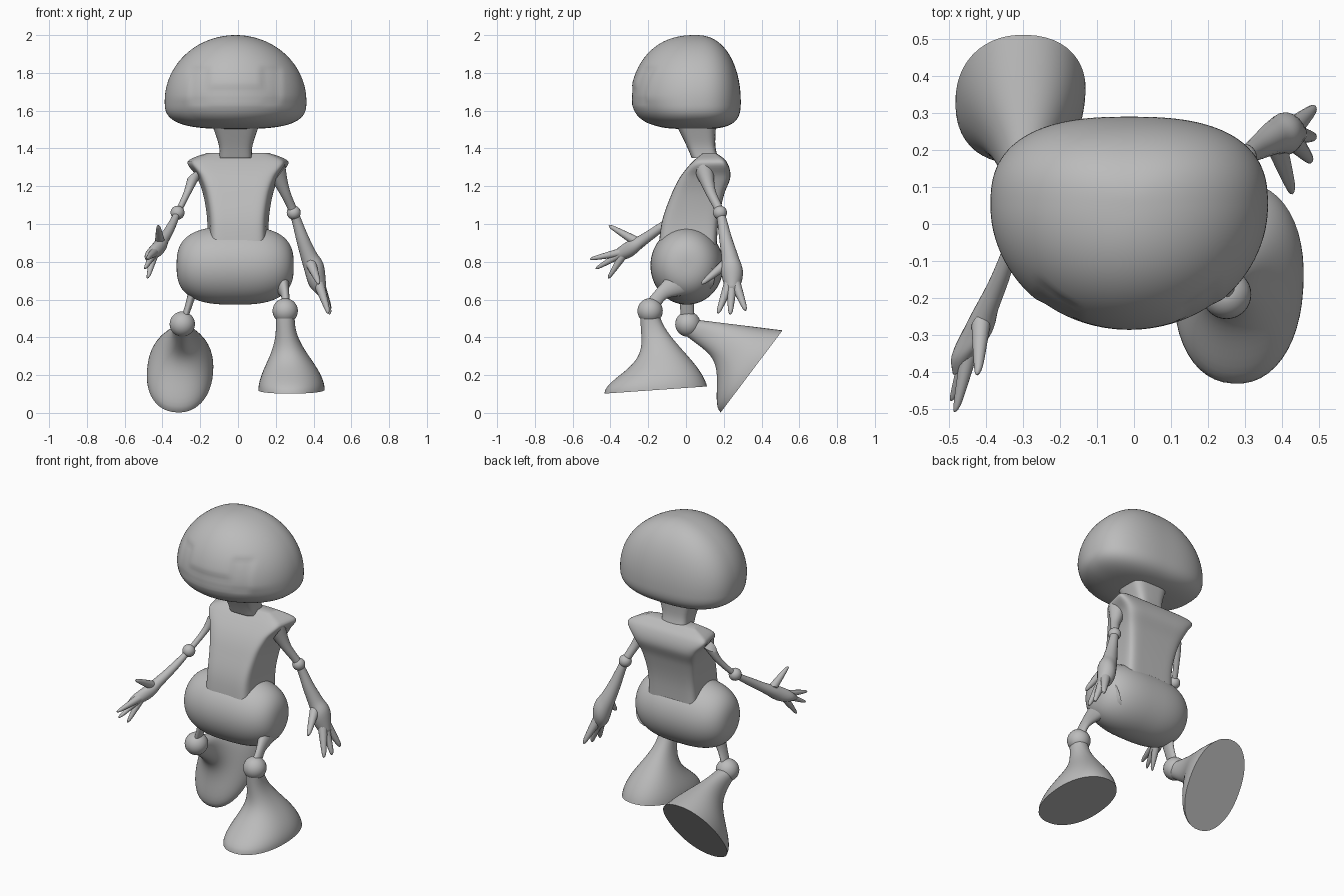
import bpy
import bmesh
from math import cos, sin, pi, tau, radians
from mathutils import Vector, Matrix

if "Cube" in bpy.data.objects:
    bpy.data.objects.remove(bpy.data.objects["Cube"], do_unlink=True)

# One plain grey clay colour
clay = (.5, .5, .5, 1)
grey = bpy.data.materials.new("plain_grey")
grey.use_nodes = True
grey.diffuse_color = clay
grey.node_tree.nodes["Principled BSDF"].inputs["Base Color"].default_value = clay


def power(value, exponent):
    return abs(value) ** exponent * (1 if value > 0 else -1)


def smooth_path(points, steps=6):
    """Resample a list of number tuples along a Catmull-Rom spline."""
    result = []
    last = len(points) - 1
    for i in range(last):
        neighbours = [points[max(0, min(last, i + k))] for k in (-1, 0, 1, 2)]
        for step in range(steps):
            t = step / steps
            result.append([
                b + t / 2 * (c - a + t * (2 * a - 5 * b + 4 * c - d + t * (3 * (b - c) + d - a)))
                for a, b, c, d in zip(*neighbours)])
    result.append(list(points[last]))
    return result


def build(name, rings, matrix=Matrix.Identity(4), deform=None, angle=45):
    """Skin a list of point rings, close both ends and shade smooth."""
    bm = bmesh.new()
    loops = [[bm.verts.new(matrix @ Vector(point)) for point in ring] for ring in rings]
    for low, high in zip(loops, loops[1:]):
        for i in range(len(low)):
            bm.faces.new((low[i - 1], low[i], high[i], high[i - 1]))
    bm.faces.new(loops[0])
    bm.faces.new(loops[-1])
    if deform:
        for vertex in bm.verts:
            deform(vertex.co)
    bmesh.ops.recalc_face_normals(bm, faces=bm.faces)
    mesh = bpy.data.meshes.new(name)
    bm.to_mesh(mesh)
    bm.free()
    mesh.materials.append(grey)
    obj = bpy.data.objects.new(name, mesh)
    bpy.context.collection.objects.link(obj)
    bpy.ops.object.select_all(action="DESELECT")
    obj.select_set(True)
    bpy.context.view_layer.objects.active = obj
    bpy.ops.object.shade_smooth_by_angle(angle=radians(angle))


def outline(z, half, near, far, x=0, centre=None, square=2, rear=None, taper=0, count=48):
    """One level ring: a superellipse with its own front and back reach."""
    middle = (near + far) / 2 if centre is None else centre
    ring = []
    for i in range(count):
        c, s = cos(tau * i / count), sin(tau * i / count)
        bend = 2 / (rear if rear and s > 0 else square)
        depth = power(s, bend)
        reach = far - middle if s > 0 else middle - near
        width = half * power(c, bend) * (1 + taper * depth)
        ring.append((x + width, middle + reach * depth, z))
    return ring


def ovoid(name, centre, half, front, back, up, down, top=2, bottom=2, rear=2, fullness=1,
          count=48, turn=Matrix.Identity(4), **options):
    """Egg or barrel: outlines shrink to both poles along a superelliptic profile."""
    rings = []
    for i in range(1, count):
        angle = pi * (i / count - .5)
        bulge = top if angle > 0 else bottom
        size = power(cos(angle), 2 / bulge)
        height = power(sin(angle), 2 / bulge) * (up if angle > 0 else down)
        deep = size ** fullness
        rings.append(outline(height, half * size, -front * deep, back * deep,
                             centre=0, rear=rear, count=2 * count))
    build(name, rings, matrix=Matrix.Translation(centre) @ turn, **options)


def ball(name, centre, radius):
    ovoid(name, centre, radius, radius, radius, radius, radius, count=16)


def tube(name, points, flat=1, count=20):
    """Sweep ovals along a path of x, y, z, radius; flat narrows them sideways."""
    path = smooth_path(points)
    centres = [Vector(p[:3]) for p in path]
    rings = []
    for i, centre in enumerate(centres):
        along = (centres[min(i + 1, len(path) - 1)] - centres[max(i - 1, 0)]).normalized()
        side = Vector((1, 0, 0))
        side = (side - along * side.x).normalized()
        other = along.cross(side)
        radius = path[i][3]
        rings.append([centre + radius * (side * flat * cos(tau * k / count)
                                         + other * sin(tau * k / count)) for k in range(count)])
    build(name, rings)


# Head: domed egg with a tucked chin and a soft goggle recess in the face
def inside(distance, limit):
    return max(0, min(1, (limit - distance) / .03))


def shape_face(co):
    if co.y < 0:
        side = abs(co.x + .015)
        eye = inside(abs(side - .19), .065) * inside(abs(co.z - 1.735), .11)
        bridge = inside(side, .19) * inside(abs(co.z - 1.685), .055)
        chin = max(0, 1.67 - co.z) * min(1, -5 * co.y)
        co.y += .008 * max(eye, bridge) + .25 * chin


ovoid("head", (-.013, .05, 1.65), half=.375, front=.345, back=.24, up=.35, down=.147,
      bottom=3, rear=2.6, fullness=.85, count=64, deform=shape_face, angle=60)

# Neck: squarish post leaning forward
neck = [(1.35, .085, .03, .17), (1.42, .09, 0, .155), (1.54, .13, -.06, .16)]
build("neck", [outline(*level, x=-.012, square=4) for level in smooth_path(neck)])

# Torso: waisted block widening to the shoulders, narrower at the chest
torso = [(.8, .16, -.15, .16), (1, .155, -.13, .17), (1.15, .175, -.08, .2),
         (1.25, .21, -.03, .235), (1.33, .255, .035, .215), (1.375, .16, .09, .16)]
build("torso", [outline(*level, square=7, taper=.08, count=80) for level in smooth_path(torso)])

# Pelvis: round barrel lying across the hips
ovoid("pelvis", (-.015, .005, .78), half=.207, front=.193, back=.193, up=.31, down=.31,
      top=2.8, bottom=2.8, turn=Matrix.Rotation(pi / 2, 4, "Y"))

# Thighs: flattened tubes fanning out of the hips
tube("left_thigh", [(.2, .05, .76, .16), (.235, -.04, .69, .095),
                    (.25, -.13, .63, .05), (.25, -.19, .55, .06)], flat=.6)
tube("right_thigh", [(-.2, .02, .75, .12), (-.25, .005, .6, .068), (-.29, .01, .48, .06)], flat=.5)


# Knees and boots: a ball above a flare that spreads to a long flat sole
def boot(name, knee, pitch, yaw, lean, heel):
    rings = []
    steps = 24
    for i in range(steps + 1):
        t = i / steps
        spread = t * t * (3 - 2 * t)
        back = spread + heel * (t - spread)
        rings.append(outline(-.03 - .39 * t, .05 + .125 * spread ** 1.5,
                             -.055 - .215 * spread ** 3.5, .05 + .225 * back,
                             x=lean * spread, square=2.2))
    pose = (Matrix.Translation(knee) @ Matrix.Rotation(radians(pitch), 4, "X")
            @ Matrix.Rotation(radians(yaw), 4, "Z"))
    build(name + "_boot", rings, matrix=pose)
    ball(name + "_knee", knee, .067)


boot("left", (.25, -.19, .54), pitch=4, yaw=-3, lean=.033, heel=.3)
boot("right", (-.295, .01, .47), pitch=53, yaw=-4, lean=-.012, heel=1)


# Arms: slim upper arm, elbow ball, forearm swelling into a palm, thumb and three fingers
def arm(side, joints, thumb, fingers):
    radii = (.058, .034, .029, .042, .056, .068, .03)
    tube(side + "_arm", [(*joint, radius) for joint, radius in zip(joints, radii)])
    ball(side + "_elbow", joints[2], .037)
    wrist, palm = joints[4], joints[5]
    digits = [("thumb", wrist, thumb)]
    digits += [(place + "_finger", palm, tip)
               for place, tip in zip(("first", "middle", "last"), fingers)]
    for name, root, tip in digits:
        start, end = Vector(root), Vector(tip)
        tube(side + "_" + name, [(*start.lerp(end, t), radius) for t, radius in
                                 ((0, .04), (.5, .028), (.9, .016), (1, .006))], count=14)


arm("left",
    [(.215, .1, 1.27), (.25, .13, 1.17), (.295, .18, 1.06), (.34, .21, .92),
     (.38, .235, .81), (.415, .245, .73), (.45, .245, .64)],
    thumb=(.43, .085, .685),
    fingers=[(.48, .17, .53), (.49, .235, .525), (.49, .315, .545)])
arm("right",
    [(-.22, .1, 1.27), (-.265, .06, 1.17), (-.32, -.03, 1.06), (-.365, -.15, .97),
     (-.41, -.25, .9), (-.437, -.32, .855), (-.465, -.39, .82)],
    thumb=(-.42, -.405, .99),
    fingers=[(-.48, -.505, .815), (-.49, -.475, .765), (-.475, -.41, .715)])
